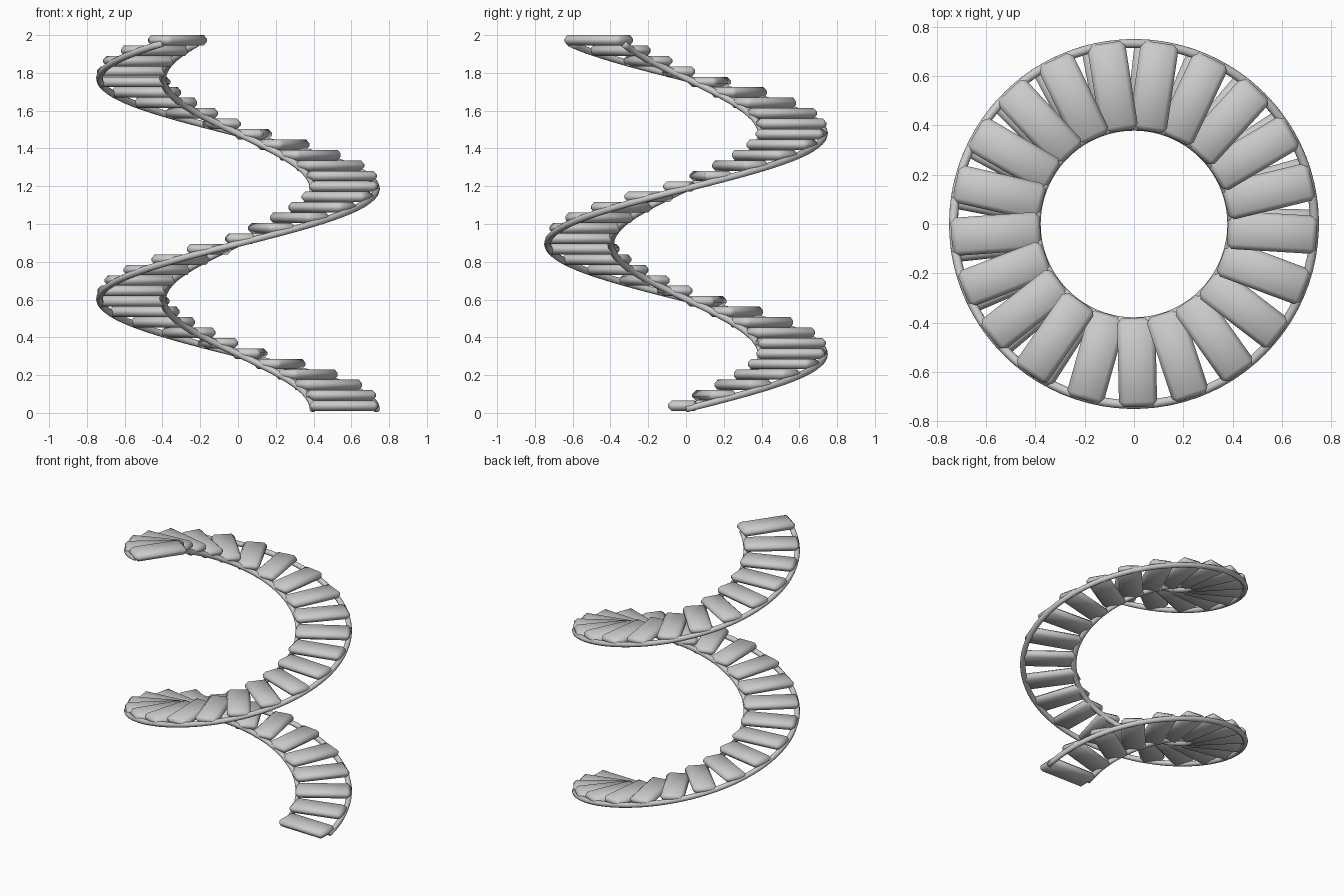
import bpy, bmesh, math
from mathutils import Matrix

if "Cube" in bpy.data.objects:
    bpy.data.objects.remove(bpy.data.objects["Cube"])

COUNT = 36                      # treads
STEP = math.radians(17.05)      # turn per tread
RISE = 0.0553                   # climb per tread
START = math.radians(-1.5)


def finish(bm, name):
    bmesh.ops.recalc_face_normals(bm, faces=bm.faces)
    mesh = bpy.data.meshes.new(name)
    bm.to_mesh(mesh)
    bm.free()
    mesh.shade_smooth()
    obj = bpy.data.objects.new(name, mesh)
    bpy.context.collection.objects.link(obj)
    return obj


# Treads: chamfered slabs climbing round the axis
def tread(i):
    bm = bmesh.new()
    bmesh.ops.create_cube(bm, size=1)
    bmesh.ops.scale(bm, vec=(0.362, 0.155, 0.055), verts=bm.verts)
    bmesh.ops.bevel(bm, geom=bm.edges[:], offset=0.02, segments=1,
                    affect='EDGES', profile=0.5)
    turn = Matrix.Rotation(START + i * STEP, 4, 'Z')
    place = turn @ Matrix.Translation((0.562, 0, 0.0375 + i * RISE))
    bmesh.ops.transform(bm, matrix=place, verts=bm.verts)
    finish(bm, f"tread_{i + 1:02d}")


# Rails: round tubes swept along a helix
def rail(name, radius, tube=0.018, sides=10, per_step=4):
    bm = bmesh.new()
    total = (COUNT - 1) * per_step
    slope = math.atan2(RISE, radius * STEP)
    rings = []
    for j in range(total + 1):
        t = j / per_step
        place = (Matrix.Rotation(t * STEP, 4, 'Z')
                 @ Matrix.Translation((radius, 0, 0.02 + t * RISE))
                 @ Matrix.Rotation(slope, 4, 'X'))
        ring = []
        for s in range(sides):
            a = 2 * math.pi * s / sides
            co = place @ Matrix.Translation(
                (tube * math.cos(a), 0, tube * math.sin(a)))
            ring.append(bm.verts.new(co.translation))
        rings.append(ring)
    for a, b in zip(rings, rings[1:]):
        for s in range(sides):
            n = (s + 1) % sides
            bm.faces.new((a[s], a[n], b[n], b[s]))
    bm.faces.new(rings[0])
    bm.faces.new(rings[-1])
    finish(bm, name)


for i in range(COUNT):
    tread(i)
rail("inner_rail", 0.397)
rail("outer_rail", 0.733)
